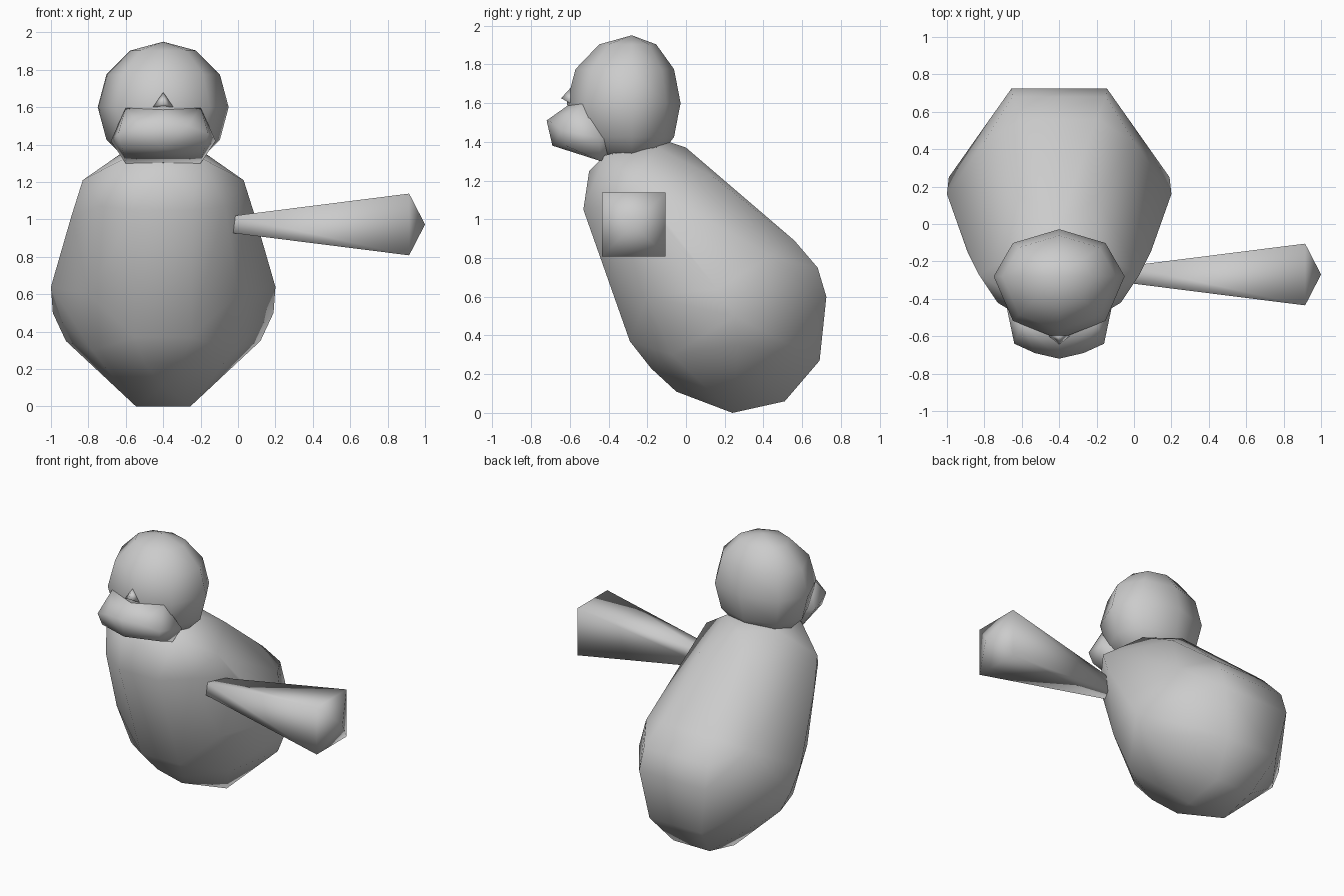
import bpy, bmesh
from mathutils import Vector

cube = bpy.data.objects.get("Cube")
if cube:
    bpy.data.objects.remove(cube, do_unlink=True)

CX = -0.4  # mirror plane of body and head

grey = bpy.data.materials.new("plain grey")
grey.use_nodes = True
colour = (0.6, 0.6, 0.6, 1)
grey.diffuse_color = colour
grey.node_tree.nodes["Principled BSDF"].inputs["Base Color"].default_value = colour


def finish(name, bm):
    bmesh.ops.recalc_face_normals(bm, faces=bm.faces)
    for f in bm.faces:
        f.smooth = True
    mesh = bpy.data.meshes.new(name)
    bm.to_mesh(mesh)
    bm.free()
    mesh.materials.append(grey)
    obj = bpy.data.objects.new(name, mesh)
    bpy.context.collection.objects.link(obj)
    return obj


def mirrored_hull(name, half):
    """Convex form from points (half width, y, z) mirrored about CX."""
    bm = bmesh.new()
    for dx, y, z in half:
        for s in ((1, -1) if dx else (1,)):
            bm.verts.new((CX + s * dx, y, z))
    res = bmesh.ops.convex_hull(bm, input=bm.verts)
    loose = [v for v in bm.verts if not v.link_faces]
    bmesh.ops.delete(bm, geom=loose, context='VERTS')
    bmesh.ops.join_triangles(bm, faces=bm.faces, angle_face_threshold=0.15,
                             angle_shape_threshold=0.8)
    return finish(name, bm)


# Leaning pear-shaped body
mirrored_hull("body", [
    (0, -0.12, 1.41), (0, 0.0, 1.37), (0.2, -0.15, 1.37), (0.2, -0.42, 1.33),
    (0, -0.5, 1.25), (0.15, -0.53, 1.05), (0.33, -0.42, 1.07),
    (0.43, -0.27, 1.21), (0.49, -0.15, 1.02), (0.2, 0.14, 1.22),
    (0.6, 0.16, 0.64), (0.59, 0.25, 0.5), (0.52, 0.27, 0.35),
    (0.4, -0.2, 0.6), (0.15, -0.29, 0.37), (0.38, -0.07, 0.3),
    (0.1, -0.18, 0.23), (0, -0.05, 0.11), (0.145, 0.24, 0),
    (0.14, 0.51, 0.06), (0.2, 0.69, 0.27), (0.255, 0.725, 0.6),
    (0.25, 0.68, 0.75), (0.2, 0.56, 0.89), (0.4, 0.44, 0.81)])

# Round head: eight-sided sphere, shallower behind, trimmed under the chin
bm = bmesh.new()
bmesh.ops.create_uvsphere(bm, u_segments=8, v_segments=6, radius=0.35)
for v in bm.verts:
    depth = 0.96 if v.co.y < 0 else 0.72
    v.co = Vector((CX + v.co.x, -0.28 + v.co.y * depth, max(1.6 + v.co.z, 1.3)))
finish("head", bm)

# Broad jutting muzzle
mirrored_hull("muzzle", [
    (0, -0.72, 1.51), (0.13, -0.69, 1.5), (0.24, -0.64, 1.46),
    (0, -0.69, 1.38), (0.22, -0.62, 1.38), (0.28, -0.45, 1.42),
    (0.2, -0.44, 1.3), (0, -0.6, 1.595), (0.2, -0.53, 1.6), (0, -0.3, 1.4)])

# Tiny pointed nose
mirrored_hull("nose", [
    (0, -0.645, 1.625), (0.055, -0.6, 1.6), (0, -0.595, 1.68), (0, -0.55, 1.61)])

# Single square arm on the left, flaring out to a shallow pyramid tip
bm = bmesh.new()
rings = []
for x, r in ((-0.035, 0.045), (0.915, 0.165)):
    rings.append([bm.verts.new((x, -0.27 + a * r, 0.973 + b * r))
                  for a, b in ((-1, -1), (1, -1), (1, 1), (-1, 1))])
tip = bm.verts.new((1, -0.27, 0.973))
bm.faces.new(rings[0])
for i in range(4):
    j = (i + 1) % 4
    bm.faces.new((rings[0][i], rings[0][j], rings[1][j], rings[1][i]))
    bm.faces.new((rings[1][i], rings[1][j], tip))
finish("left_arm", bm)
